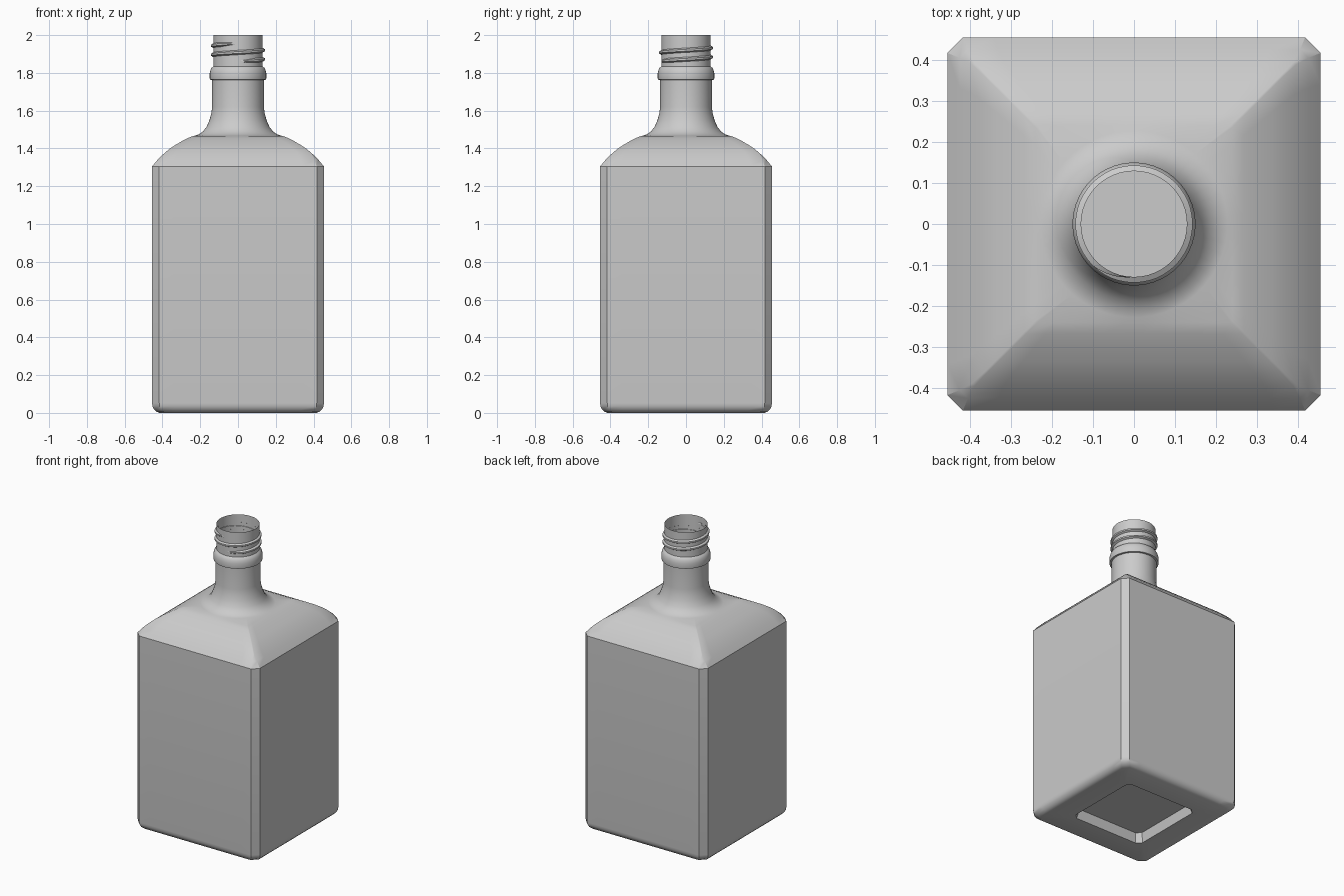
import bpy, bmesh, math

cube = bpy.data.objects.get("Cube")
if cube:
    bpy.data.objects.remove(cube, do_unlink=True)

glass = bpy.data.materials.new("plain grey")
glass.use_nodes = True
GREY = (0.6, 0.6, 0.6, 1.0)
glass.diffuse_color = GREY
glass.node_tree.nodes["Principled BSDF"].inputs["Base Color"].default_value = GREY

SIDE = 11                 # segments along each flat side
COUNT = 4 * (SIDE + 1)    # points in every ring


def square_ring(half, chamfer, z):
    """Square with cut corners, counter-clockwise from the +x side."""
    points = []
    for k in range(4):
        c, s = ((1, 0), (0, 1), (-1, 0), (0, -1))[k]
        for i in range(SIDE + 1):
            t = (half - chamfer) * (2 * i / SIDE - 1)
            points.append((half * c - t * s, half * s + t * c, z))
    return points


def round_ring(radius, z):
    """Circle whose points line up with those of square_ring."""
    start = -math.pi / 4 + math.pi / COUNT
    return [(radius * math.cos(start + 2 * math.pi * i / COUNT),
             radius * math.sin(start + 2 * math.pi * i / COUNT), z)
            for i in range(COUNT)]


def loft(name, rings, closed=True, cap_start=False, cap_end=False):
    """Skin a list of rings with quads."""
    bm = bmesh.new()
    rows = [[bm.verts.new(p) for p in ring] for ring in rings]
    n = len(rows[0])
    for a, b in zip(rows, rows[1:]):
        for i in range(n if closed else n - 1):
            j = (i + 1) % n
            bm.faces.new((a[i], a[j], b[j], b[i]))
    if cap_start:
        bm.faces.new(rows[0][::-1])
    if cap_end:
        bm.faces.new(rows[-1])
    mesh = bpy.data.meshes.new(name)
    bm.to_mesh(mesh)
    bm.free()
    mesh.materials.append(glass)
    obj = bpy.data.objects.new(name, mesh)
    bpy.context.collection.objects.link(obj)
    bpy.ops.object.select_all(action='DESELECT')
    bpy.context.view_layer.objects.active = obj
    obj.select_set(True)
    bpy.ops.object.shade_smooth_by_angle(angle=math.radians(32))
    return obj


# Body: recessed base, rounded foot, straight walls, domed square shoulder
# (half width, corner cut, height)
square_levels = [
    (0.25, 0.028, 0.06), (0.265, 0.03, 0.0),
    (0.415, 0.034, 0.0), (0.432, 0.036, 0.006), (0.446, 0.037, 0.02),
    (0.453, 0.038, 0.036), (0.455, 0.038, 0.052),
    (0.455, 0.038, 1.305), (0.425, 0.02, 1.341), (0.394, 0.006, 1.371),
    (0.365, 0.004, 1.396), (0.336, 0.004, 1.416), (0.30, 0.004, 1.437),
    (0.268, 0.004, 1.454), (0.24, 0.004, 1.465),
]
# Flare from the shoulder into the round neck (radius, height)
flare = [(0.228, 1.468), (0.208, 1.475), (0.186, 1.49), (0.168, 1.512),
         (0.152, 1.548), (0.142, 1.585), (0.137, 1.62), (0.137, 1.763)]
loft("bottle_body",
     [square_ring(*level) for level in square_levels]
     + [round_ring(r, z) for r, z in flare], cap_start=True)

# Neck finish: collar ring and open mouth
finish = [(0.137, 1.763), (0.149, 1.764), (0.15, 1.77), (0.15, 1.798),
          (0.146, 1.815), (0.139, 1.828), (0.131, 1.834), (0.131, 2.0)]
loft("neck_finish", [round_ring(r, z) for r, z in finish])

# Screw thread: two turns of a triangular ridge, fading out at both ends
TURNS, STEPS = 2, 96
sections = []
for i in range(STEPS + 1):
    u = i / STEPS
    angle = -math.pi / 2 + u * TURNS * 2 * math.pi
    z = 1.86 + 0.096 * u
    fade = max(0.02, min(1, u * 16, (1 - u) * 16))
    profile = [(0.129, -0.013), (0.129 + 0.014 * fade, -0.005),
               (0.129 + 0.014 * fade, 0.005), (0.129, 0.013)]
    sections.append([(r * math.cos(angle), r * math.sin(angle), z + dz * (0.4 + 0.6 * fade))
                     for r, dz in profile][::-1])
loft("screw_thread", sections, closed=False)
